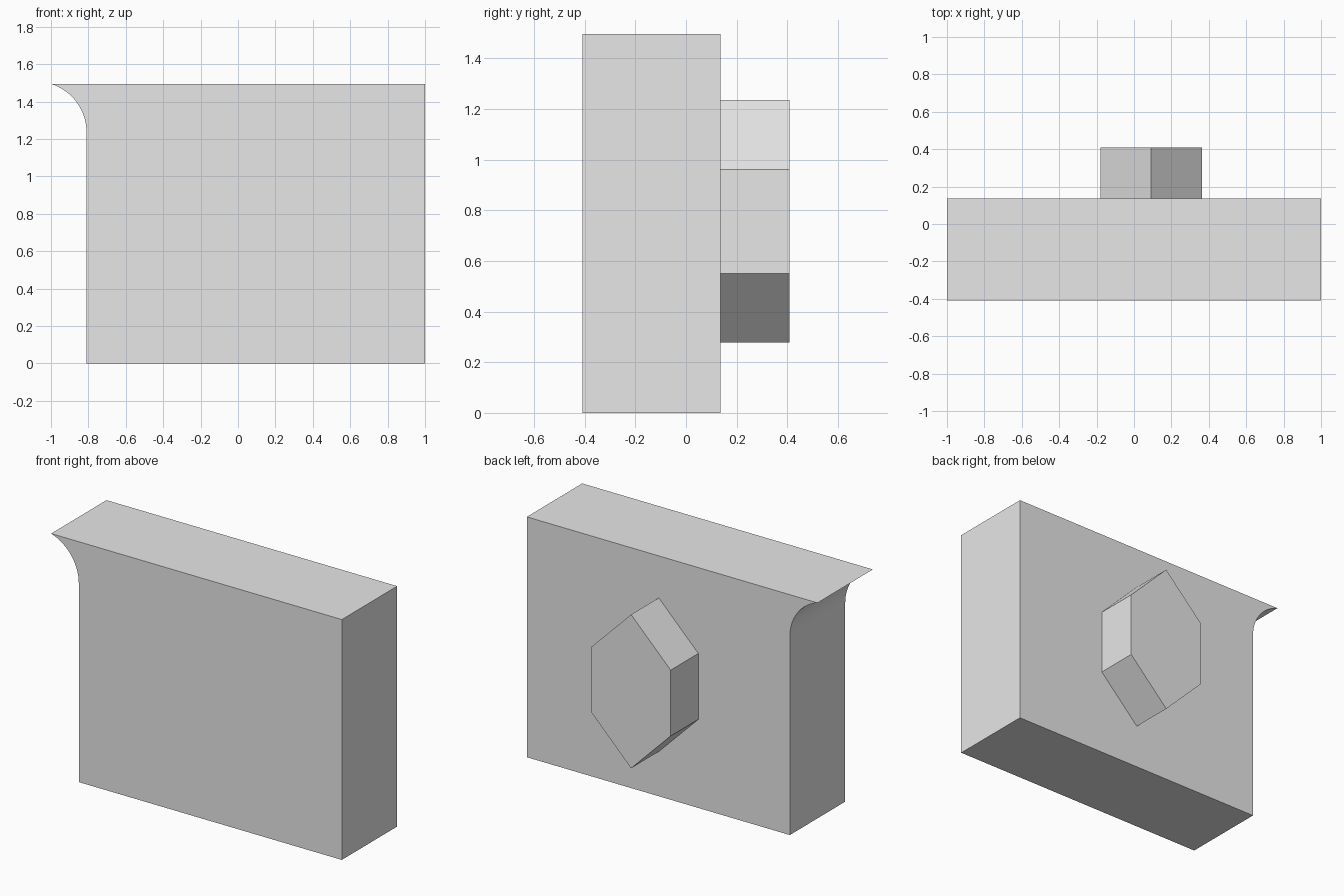
import bpy
import bmesh
from math import asin, cos, sin

if "Cube" in bpy.data.objects:
    bpy.data.objects.remove(bpy.data.objects["Cube"], do_unlink=True)

grey = bpy.data.materials.new("light_grey")
grey.use_nodes = True
grey.diffuse_color = (0.8, 0.8, 0.8, 1)
grey.node_tree.nodes["Principled BSDF"].inputs["Base Color"].default_value = (0.8, 0.8, 0.8, 1)


def extrude_profile(name, profile, y_front, y_back):
    """Extrude an outline of (x, z) points along y into a solid."""
    bm = bmesh.new()
    face = bm.faces.new([bm.verts.new((x, y_front, z)) for x, z in profile])
    result = bmesh.ops.extrude_face_region(bm, geom=[face])
    moved = [v for v in result["geom"] if isinstance(v, bmesh.types.BMVert)]
    bmesh.ops.translate(bm, verts=moved, vec=(0, y_back - y_front, 0))
    bmesh.ops.recalc_face_normals(bm, faces=bm.faces)
    mesh = bpy.data.meshes.new(name)
    bm.to_mesh(mesh)
    bm.free()
    mesh.materials.append(grey)
    obj = bpy.data.objects.new(name, mesh)
    bpy.context.collection.objects.link(obj)
    bpy.ops.object.select_all(action="DESELECT")
    obj.select_set(True)
    bpy.context.view_layer.objects.active = obj
    bpy.ops.object.shade_smooth_by_angle()
    return obj


FRONT, BACK, REAR = -0.408, 0.136, 0.408
HEIGHT, SIDE_X, RADIUS = 1.495, -0.81, 0.272

# Slab with a concave fillet flaring out to a sharp top lip
centre_x = SIDE_X - RADIUS
end_angle = asin((1 - ((-1 - centre_x) / RADIUS) ** 2) ** 0.5)
centre_z = HEIGHT - RADIUS * sin(end_angle)
steps = 24
arc = [(centre_x + RADIUS * cos(end_angle * i / steps),
        centre_z + RADIUS * sin(end_angle * i / steps)) for i in range(steps + 1)]
extrude_profile("slab", [(1, HEIGHT), (1, 0), (SIDE_X, 0)] + arc, FRONT, BACK)

# Tall hexagonal boss on the back
cx, cz, half_w, half_side, half_h = 0.092, 0.756, 0.272, 0.205, 0.478
hexagon = [(cx, cz + half_h), (cx + half_w, cz + half_side), (cx + half_w, cz - half_side),
           (cx, cz - half_h), (cx - half_w, cz - half_side), (cx - half_w, cz + half_side)]
extrude_profile("hexagonal_boss", hexagon, BACK, REAR)
